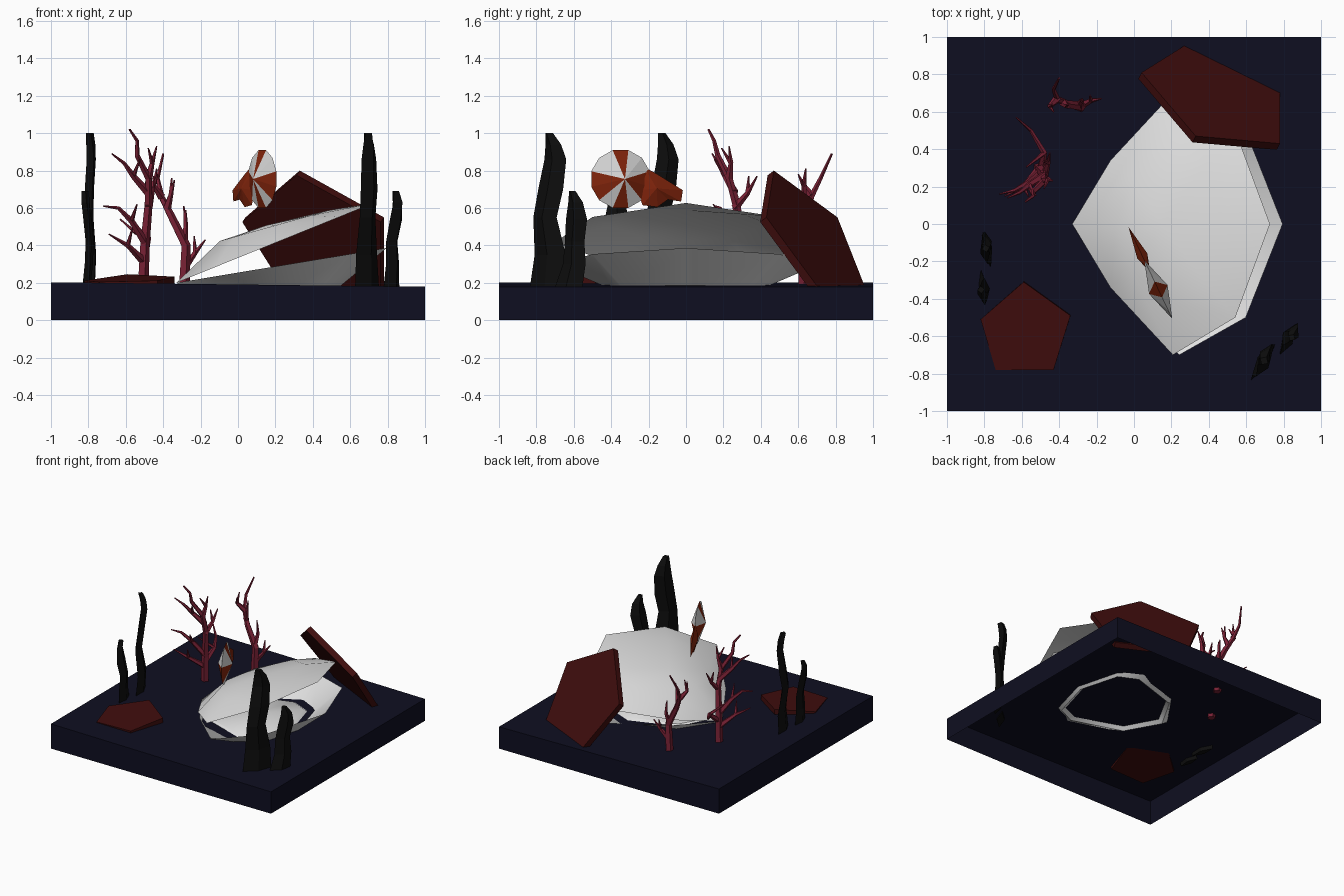
import bpy, bmesh, math
from mathutils import Vector, Matrix

default_cube = bpy.data.objects.get("Cube")
if default_cube:
    bpy.data.objects.remove(default_cube, do_unlink=True)


def make_material(name, red, green, blue):
    material = bpy.data.materials.new(name)
    material.use_nodes = True
    colour = (red, green, blue, 1)
    material.diffuse_color = colour
    material.node_tree.nodes["Principled BSDF"].inputs["Base Color"].default_value = colour
    return material


navy = make_material("deep navy", .0045, .0045, .015)
pearl = make_material("shell white", .75, .75, .75)
rust = make_material("dark red stone", .05, .004, .004)
crimson = make_material("coral crimson", .19, .015, .035)
orange = make_material("fish orange", .25, .02, .004)
black = make_material("seaweed black", .004, .004, .004)


def finish(name, bm, materials, smooth_angle=None):
    """Turn a bmesh into a named object."""
    bmesh.ops.recalc_face_normals(bm, faces=bm.faces)
    mesh = bpy.data.meshes.new(name)
    bm.to_mesh(mesh)
    bm.free()
    obj = bpy.data.objects.new(name, mesh)
    bpy.context.collection.objects.link(obj)
    for material in materials:
        mesh.materials.append(material)
    if smooth_angle:
        bpy.ops.object.select_all(action="DESELECT")
        obj.select_set(True)
        bpy.context.view_layer.objects.active = obj
        bpy.ops.object.shade_smooth_by_angle(angle=math.radians(smooth_angle))
    return obj


def add_ring(bm, points):
    return [bm.verts.new(p) for p in points]


def bridge(bm, lower, upper):
    count = len(lower)
    for i in range(count):
        j = (i + 1) % count
        bm.faces.new((lower[i], lower[j], upper[j], upper[i]))


def fan(bm, ring, tip):
    centre = bm.verts.new(tip)
    return [bm.faces.new((a, b, centre)) for a, b in zip(ring, ring[1:] + ring[:1])]


# Sea floor: box with an open underside and a slightly sloping top
bm = bmesh.new()
bmesh.ops.create_cube(bm, size=2)
for v in bm.verts:
    v.co.z = .191 - .012 * v.co.x if v.co.z > 0 else 0
bmesh.ops.delete(bm, geom=[f for f in bm.faces if f.calc_center_median().z < .05],
                 context="FACES")
finish("sea_floor", bm, [navy])

# Clam: two eight-sided halves hinged at the right side of the model
RIM = [(0, 0), (.22, .34), (.58, .7), (.94, .5), (1.14, 0)]
UPPER_RING = [(.3, 0), (.38, .24), (.6, .42), (.8, .32), (.9, 0)]
LOWER_RING = [(.05, 0), (.2, .27), (.6, .4), (.75, .33), (.84, 0)]
HINGE = Vector((-.33, 0, .2))


def octagon(half, height):
    """Mirror a half outline and lift it by a height rule."""
    full = half + [(u, -v) for u, v in reversed(half[1:-1])]
    return [Vector((u, v, height(u))) for u, v in full]


def clam_half(name, tilt, rings, tip):
    bm = bmesh.new()
    loops = [add_ring(bm, points) for points in rings]
    for a, b in zip(loops, loops[1:]):
        bridge(bm, a, b)
    fan(bm, loops[-1], tip)
    turn = Matrix.Translation(HINGE) @ Matrix.Rotation(-math.radians(tilt), 4, "Y")
    bm.transform(turn)
    finish(name, bm, [pearl], 45)


clam_half("upper_shell", 22, [octagon(RIM, lambda u: 0),
                              octagon(UPPER_RING, lambda u: .12 - .11 * (u - .3))],
          (.56, 0, .105))
inner_ring = [(.45 + (u - .45) * .88, v * .88) for u, v in LOWER_RING]
clam_half("lower_shell", 9.4, [octagon(RIM, lambda u: 0),
                               octagon(LOWER_RING, lambda u: -.035 - .165 * u),
                               octagon(inner_ring, lambda u: .004 - .165 * u)],
          (.45, 0, -.07))


# Stone slabs: five-sided plates given by their upper face
def slab(name, corners, thickness):
    bm = bmesh.new()
    top = add_ring(bm, corners)
    face = bm.faces.new(top)
    face.normal_update()
    offset = face.normal * (-thickness if face.normal.z > 0 else thickness)
    bottom = add_ring(bm, [v.co + offset for v in top])
    bm.faces.new(bottom)
    bridge(bm, bottom, top)
    finish(name, bm, [rust])


slab("leaning_slab", [(.04, .81, .55), (.28, .96, .17), (.78, .71, .17),
                      (.78, .43, .55), (.33, .47, .8)], .045)
slab("flat_slab", [(-.59, -.31, .246), (-.34, -.49, .233), (-.43, -.78, .212),
                   (-.74, -.78, .205), (-.82, -.51, .212)], .04)


# Seaweed: wavy blades with a flat diamond section
# rows give height, sideways shift, half width, front shift
def blade(name, base, angle, rows, thickness):
    bm = bmesh.new()
    along = Vector((math.cos(angle), math.sin(angle), 0))
    across = Vector((-along.y, along.x, 0))
    loops = []
    for height, shift, half, push in rows:
        centre = Vector((*base, height)) + along * shift + across * push
        flat = across * min(thickness, half)
        loops.append(add_ring(bm, [centre + along * half, centre + flat,
                                   centre - along * half, centre - flat]))
    for a, b in zip(loops, loops[1:]):
        bridge(bm, a, b)
    bm.faces.new(loops[0])
    bm.faces.new(loops[-1])
    finish(name, bm, [black])


TALL = [(.17, 0, .115, 0), (.35, .01, .1, .01), (.55, -.01, .075, -.01),
        (.7, .02, .08, 0), (.86, .04, .07, .015), (.94, .03, .05, .01), (1, .01, .025, 0)]
SHORT = [(.17, -.01, .085, 0), (.3, .02, .07, .01), (.42, .02, .06, .015),
         (.54, .04, .065, 0), (.63, .04, .045, -.01), (.69, .02, .02, -.01)]
blade("front_tall_seaweed", (.69, -.74), .98, TALL, .03)
blade("front_short_seaweed", (.825, -.62), 1.05, SHORT, .03)
blade("side_tall_seaweed", (-.79, -.14), -1.34, [(z, -s, w * .85, p) for z, s, w, p in TALL], .025)
blade("side_short_seaweed", (-.81, -.33), -1.45, SHORT, .022)


# Coral: tapered five-sided branches
def branch(bm, path, start, end, sides=5):
    points = [Vector(p) for p in path]
    last = len(points) - 1
    previous = None
    for i, point in enumerate(points):
        direction = points[min(i + 1, last)] - points[max(i - 1, 0)]
        turn = Vector((0, 0, 1)).rotation_difference(direction)
        radius = start + (end - start) * i / last
        ring = add_ring(bm, [point + turn @ Vector((radius * math.cos(k * math.tau / sides),
                                                    radius * math.sin(k * math.tau / sides), 0))
                             for k in range(sides)])
        if previous:
            bridge(bm, previous, ring)
        else:
            bm.faces.new(ring)
        previous = ring
    bm.faces.new(previous)


def coral(name, trunk, twigs):
    bm = bmesh.new()
    branch(bm, trunk, .032, .006)
    for path in twigs:
        branch(bm, path, .023, .004)
        # a small spur leaves the middle of every twig
        middle, tip = Vector(path[1]), Vector(path[-1])
        reach = tip - middle
        spur = middle + Vector((-reach.y * .5, reach.x * .5, .09))
        branch(bm, [middle, spur], .014, .004)
    finish(name, bm, [crimson])


coral("tall_coral",
      [(-.51, .3, .17), (-.5, .29, .4), (-.48, .27, .62), (-.48, .23, .76),
       (-.54, .17, .88), (-.54, .15, .96), (-.58, .12, 1.02)],
      [[(-.48, .26, .68), (-.56, .21, .77), (-.61, .17, .84), (-.675, .14, .89)],
       [(-.5, .28, .42), (-.57, .22, .53), (-.64, .18, .6), (-.72, .16, .61)],
       [(-.5, .29, .36), (-.48, .38, .44), (-.55, .5, .47), (-.63, .57, .54)],
       [(-.51, .29, .32), (-.59, .2, .4), (-.69, .15, .46)],
       [(-.48, .26, .6), (-.46, .33, .68), (-.45, .38, .77)],
       [(-.48, .23, .76), (-.46, .24, .84), (-.48, .19, .92)]])
coral("small_coral",
      [(-.29, .63, .17), (-.28, .63, .4), (-.36, .64, .56), (-.41, .67, .66),
       (-.43, .72, .76), (-.4, .78, .89)],
      [[(-.29, .63, .28), (-.23, .66, .36), (-.175, .67, .43)],
       [(-.29, .63, .42), (-.28, .66, .5), (-.29, .66, .61)],
       [(-.38, .65, .6), (-.36, .63, .67), (-.34, .62, .75)],
       [(-.41, .67, .66), (-.45, .63, .72), (-.43, .6, .78)]])

# Fish: lens-shaped body in coloured wedges, with a lobed tail
CENTRE = Vector((.13, -.35, .755))
NOSE = Vector((.43, -.9, 0))
SIDE = Vector((.9, .43, 0))


def lens(name, outline, thickness, hub, white_wedges=()):
    bm = bmesh.new()
    place = lambda s, z: CENTRE + NOSE * s + Vector((0, 0, z))
    ring = add_ring(bm, [place(s, z) for s, z in outline])
    for side in (-1, 1):
        faces = fan(bm, ring, place(*hub) + SIDE * thickness * side)
        for i, face in enumerate(faces):
            face.material_index = int(i in white_wedges)
    finish(name, bm, [orange, pearl])


wedge = math.tau / 12
body = [(-.18 * math.cos(wedge * (i + .5)), .16 * math.sin(wedge * (i + .5))) for i in range(12)]
lens("fish_body", body, .055, (0, 0), (0, 1, 3, 4, 7, 9))
lens("fish_tail", [(-.1, .04), (-.14, .065), (-.22, .025), (-.3, -.02), (-.37, -.06),
                   (-.36, -.12), (-.28, -.11), (-.22, -.15), (-.13, -.14), (-.1, -.06)],
     .03, (-.2, -.05))
